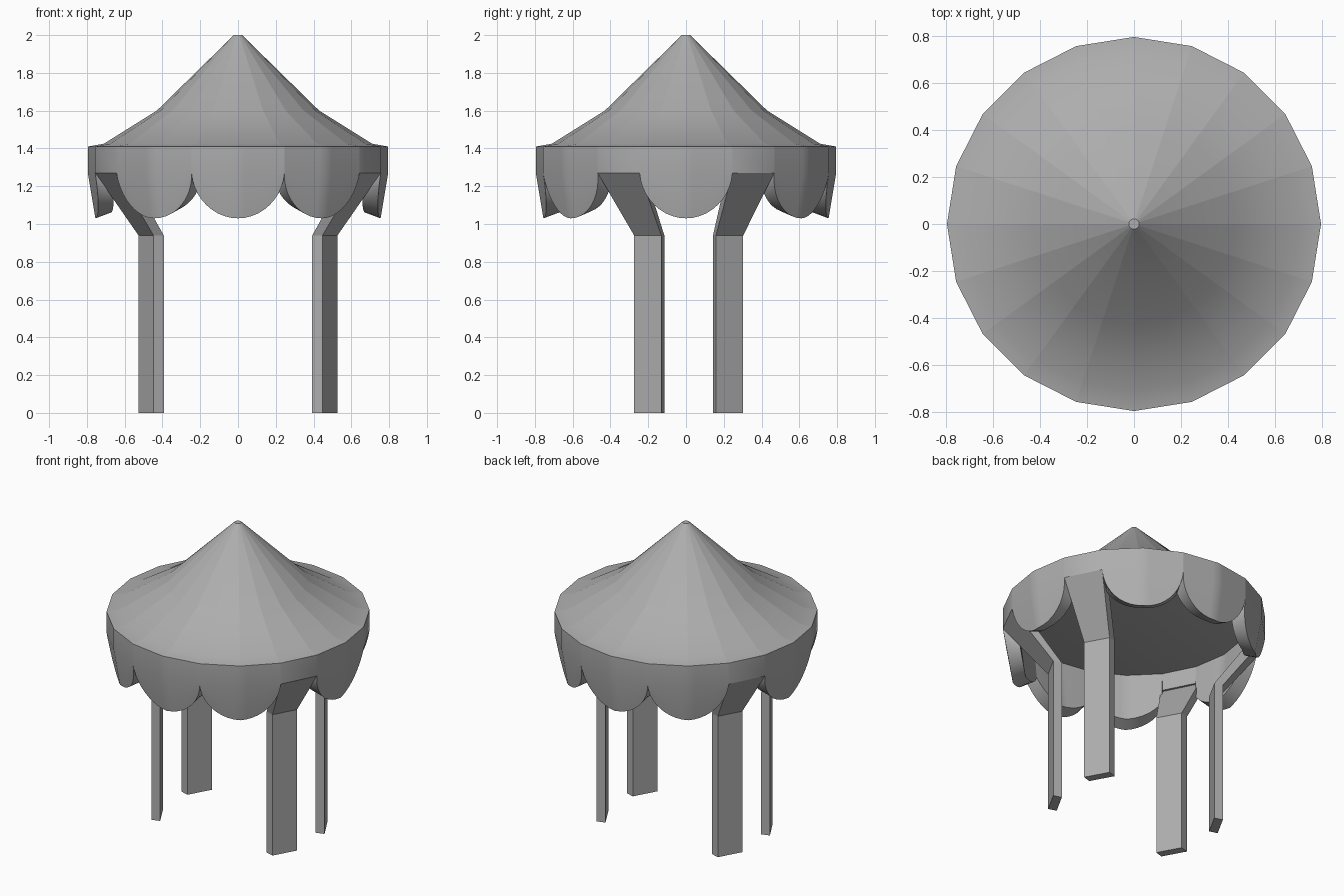
import bpy, bmesh
from math import sin, cos, pi, sqrt, radians
from mathutils import Vector

if "Cube" in bpy.data.objects:
    bpy.data.objects.remove(bpy.data.objects["Cube"], do_unlink=True)

SIDES = 20
STEP = 2 * pi / SIDES
RADIUS, INNER = 0.795, 0.71   # outside and inside of the skirt
RIM, CEILING, EAVE = 1.41, 1.385, 1.27
DROP = 0.24                   # length of a scallop

grey = bpy.data.materials.new("plain_grey")
grey.use_nodes = True
COLOUR = (0.42, 0.42, 0.42, 1)
grey.diffuse_color = COLOUR
grey.node_tree.nodes["Principled BSDF"].inputs["Base Color"].default_value = COLOUR


def bridge(bm, rings, cap=True):
    """Join equal closed rings of points into one skin."""
    loops = [[bm.verts.new(p) for p in ring] for ring in rings]
    n = len(loops[0])
    for a, b in zip(loops, loops[1:]):
        for i in range(n):
            j = (i + 1) % n
            bm.faces.new((a[i], a[j], b[j], b[i]))
    if cap:
        bm.faces.new(loops[0])
        bm.faces.new(loops[-1])


def finish(name, bm, smooth):
    bmesh.ops.remove_doubles(bm, verts=bm.verts, dist=0.0005)
    bmesh.ops.recalc_face_normals(bm, faces=bm.faces)
    mesh = bpy.data.meshes.new(name)
    bm.to_mesh(mesh)
    bm.free()
    mesh.materials.append(grey)
    obj = bpy.data.objects.new(name, mesh)
    bpy.context.collection.objects.link(obj)
    if smooth:
        bpy.ops.object.select_all(action='DESELECT')
        obj.select_set(True)
        bpy.context.view_layer.objects.active = obj
        bpy.ops.object.shade_smooth_by_angle(angle=radians(30))
    return obj


# Roof: flared cone with a flat ceiling, creased along its ribs
profile = [(INNER, CEILING), (RADIUS, RIM), (0.71, 1.425), (0.43, 1.6), (0.022, 2.0)]
bm = bmesh.new()
bridge(bm, [[(r * cos(i * STEP), r * sin(i * STEP), z) for i in range(SIDES)]
            for r, z in profile])
roof = finish("canopy_roof", bm, True).data
for edge in roof.edges:
    low, high = (roof.vertices[v].co.z for v in edge.vertices)
    if abs(high - low) > 0.01:
        edge.use_edge_sharp = True


def facet_point(position, radius, z):
    """Point on the many-sided outline, position counted in corners."""
    corner = int(position)
    a, b = (Vector((cos(c * STEP), sin(c * STEP), z / radius))
            for c in (corner, corner + 1))
    return a.lerp(b, position - corner) * radius


def section(position, outer, inner):
    """Cross-section of the skirt hanging down by an outer and inner amount."""
    lean = 0.04 / DROP
    return [facet_point(position, RADIUS, RIM),
            facet_point(position, RADIUS, EAVE),
            facet_point(position, RADIUS - lean * outer, EAVE - outer),
            facet_point(position, INNER - lean * inner, EAVE - inner),
            facet_point(position, INNER, CEILING)]


# Skirt: a band with rounded flaps two facets wide, plain above each leg
CUTS = 20
LEG_FACETS = (1, 8, 11, 18)
sections = []
corner = 1
while corner < SIDES + 1:
    if corner in LEG_FACETS:
        sections += [section(corner, 0, 0), section(corner + 1, 0, 0)]
        corner += 1
    else:
        for k in range(CUTS + 1):
            t = -cos(pi * k / CUTS)
            sections.append(section(corner + 1 + t,
                                    DROP * sqrt(max(0, 1 - t * t)),
                                    0.21 * sqrt(1 - 0.8 * t * t)))
        corner += 2
sections.append(sections[0])
bm = bmesh.new()
bridge(bm, sections, cap=False)
finish("scalloped_skirt", bm, True)

# Legs: flat boards that bend outwards and widen to meet the eave
lower = [Vector((0.527, 0.145)), Vector((0.447, 0.289))]
upper = [Vector((cos(a * STEP), sin(a * STEP))) * RADIUS for a in (1, 2)]


def board(edge, thickness):
    return edge + [p - thickness for p in reversed(edge)]


post = board(lower, Vector((0.054, 0.016)))
head = board(upper, Vector((0.064, 0.028)))
levels = [(post, 0, 0.014), (post, 0.94, 0.014), (head, EAVE, 0)]
for sy, end in ((-1, "front"), (1, "back")):
    for sx, side in ((1, "left"), (-1, "right")):
        bm = bmesh.new()
        bridge(bm, [[(sx * p.x, sy * p.y + shift, z) for p in points]
                    for points, z, shift in levels])
        finish(f"{end}_{side}_leg", bm, False)
